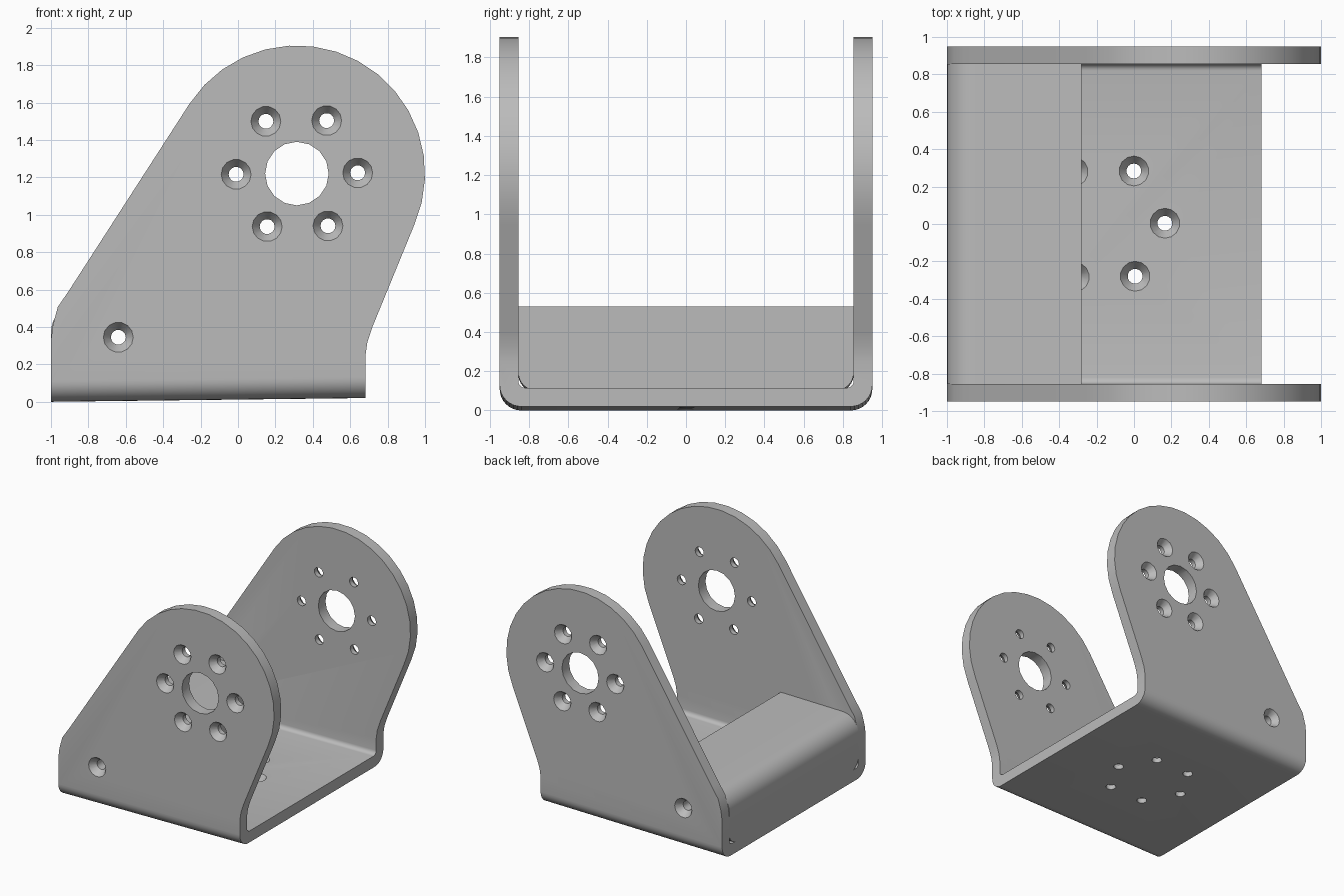
import bpy, bmesh, math
from mathutils import Vector

if "Cube" in bpy.data.objects:
    bpy.data.objects.remove(bpy.data.objects["Cube"])

TILT = 0.0119      # the base rises slightly towards +x
grey = bpy.data.materials.new("light_grey_metal")
grey.diffuse_color = (0.5, 0.5, 0.5, 1)
grey.use_nodes = True
grey.node_tree.nodes["Principled BSDF"].inputs["Base Color"].default_value = grey.diffuse_color


def make(name, bm):
    bmesh.ops.recalc_face_normals(bm, faces=bm.faces)
    me = bpy.data.meshes.new(name)
    bm.to_mesh(me)
    bm.free()
    me.materials.append(grey)
    ob = bpy.data.objects.new(name, me)
    bpy.context.collection.objects.link(ob)
    return ob


def prism(name, a, b):
    """Closed prism between two matching outlines."""
    bm = bmesh.new()
    va, vb = [[bm.verts.new(p) for p in ring] for ring in (a, b)]
    bm.faces.new(va)
    bm.faces.new(vb[::-1])
    n = len(va)
    for i in range(n):
        j = (i + 1) % n
        bm.faces.new((va[i], vb[i], vb[j], va[j]))
    return make(name, bm)


def along_x(name, section):
    ends = [[(x, y, z + TILT * (x + 1)) for y, z in section] for x in (-1.2, 1.2)]
    return prism(name, *ends)


def along_y(name, profile, half):
    return prism(name, *[[(x, y, z) for x, z in profile] for y in (-half, half)])


def arc(cx, cz, r, a0, a1, n):
    angles = [math.radians(a0 + (a1 - a0) * i / n) for i in range(n + 1)]
    return [(cx + r * math.cos(t), cz + r * math.sin(t)) for t in angles]


def mirrored(half):
    return half + [(-y, z) for y, z in reversed(half)]


def boolean(ob, cutter, op):
    mod = ob.modifiers.new("bool", 'BOOLEAN')
    mod.operation, mod.solver, mod.object = op, 'EXACT', cutter
    bpy.context.view_layer.objects.active = ob
    bpy.ops.object.modifier_apply(modifier=mod.name)
    bpy.data.objects.remove(cutter)


def lathe(bm, centre, direction, profile, n):
    """Add a turned solid; profile is (radius, depth along direction)."""
    rot = Vector((0, 0, 1)).rotation_difference(Vector(direction)).to_matrix()
    rings = []
    for r, d in profile:
        rings.append([bm.verts.new(Vector(centre) + rot @ Vector(
            (r * math.cos(math.tau * i / n), r * math.sin(math.tau * i / n), d)))
            for i in range(n)])
    bm.faces.new(rings[0])
    bm.faces.new(rings[-1])
    for a, b in zip(rings, rings[1:]):
        for i in range(n):
            j = (i + 1) % n
            bm.faces.new((a[i], a[j], b[j], b[i]))


def smooth(ob):
    bpy.ops.object.select_all(action='DESELECT')
    ob.select_set(True)
    bpy.context.view_layer.objects.active = ob
    bpy.ops.object.shade_smooth_by_angle(angle=math.radians(35))


# U-shaped bracket: bent sheet section trimmed by the side outline
outer = [(0.95, 2.3)] + arc(0.84, 0.11, 0.11, 0, -90, 8)
inner = [(0.855, 2.3)] + arc(0.82, 0.13, 0.035, 0, -90, 5)
section = mirrored(outer) + mirrored(inner)[::-1]
outline = ([(-1, -0.2), (0.682, -0.2), (0.682, 0.25), (0.692, 0.32), (0.717, 0.396)]
           + arc(0.315, 1.22, 0.685, -24, 147, 16)
           + [(-0.904, 0.594), (-0.963, 0.508), (-0.99, 0.41), (-1, 0.33)])
bracket = along_x("bracket", section)
boolean(bracket, along_y("outline_cutter", outline, 1.2), 'INTERSECT')

# Countersunk screw holes and large bores
screw = [(0.08, -0.02), (0.08, 0), (0.04, 0.055), (0.04, 0.14)]
ring = [(0.325 * math.cos(math.radians(60 * k + 0.7)),
         0.325 * math.sin(math.radians(60 * k + 0.7))) for k in range(6)]
bm = bmesh.new()
for s in (-1, 1):
    for x, z in [(0.315 + u, 1.22 + v) for u, v in ring] + [(-0.64, 0.345)]:
        lathe(bm, (x, 0.95 * s, z), (0, -s, 0), screw, 14)
    lathe(bm, (0.315, 0.95 * s, 1.22), (0, -s, 0), [(0.17, -0.02), (0.17, 0.14)], 16)
for u, v in ring:
    x = u - 0.16
    lathe(bm, (x, v, 0.095 + TILT * (x + 1)), (0, 0, -1), screw, 14)
boolean(bracket, make("hole_cutter", bm), 'DIFFERENCE')
smooth(bracket)

# Solid block between the side plates, rounded at its upper back edge
block = along_x("rear_block", mirrored(
    [(0.855, 1.0)] + arc(0.765, 0.184, 0.09, 0, -90, 6)))
block_side = ([(-0.28, 0.0), (-0.28, 0.53)]
              + arc(-0.85, 0.372, 0.15, 90, 180, 8) + [(-1, 0.0)])
boolean(block, along_y("block_cutter", block_side, 1.2), 'INTERSECT')
bm = bmesh.new()
lathe(bm, (-0.64, -1, 0.345), (0, 1, 0), [(0.04, 0), (0.04, 2)], 14)
boolean(block, make("cross_hole_cutter", bm), 'DIFFERENCE')
smooth(block)
